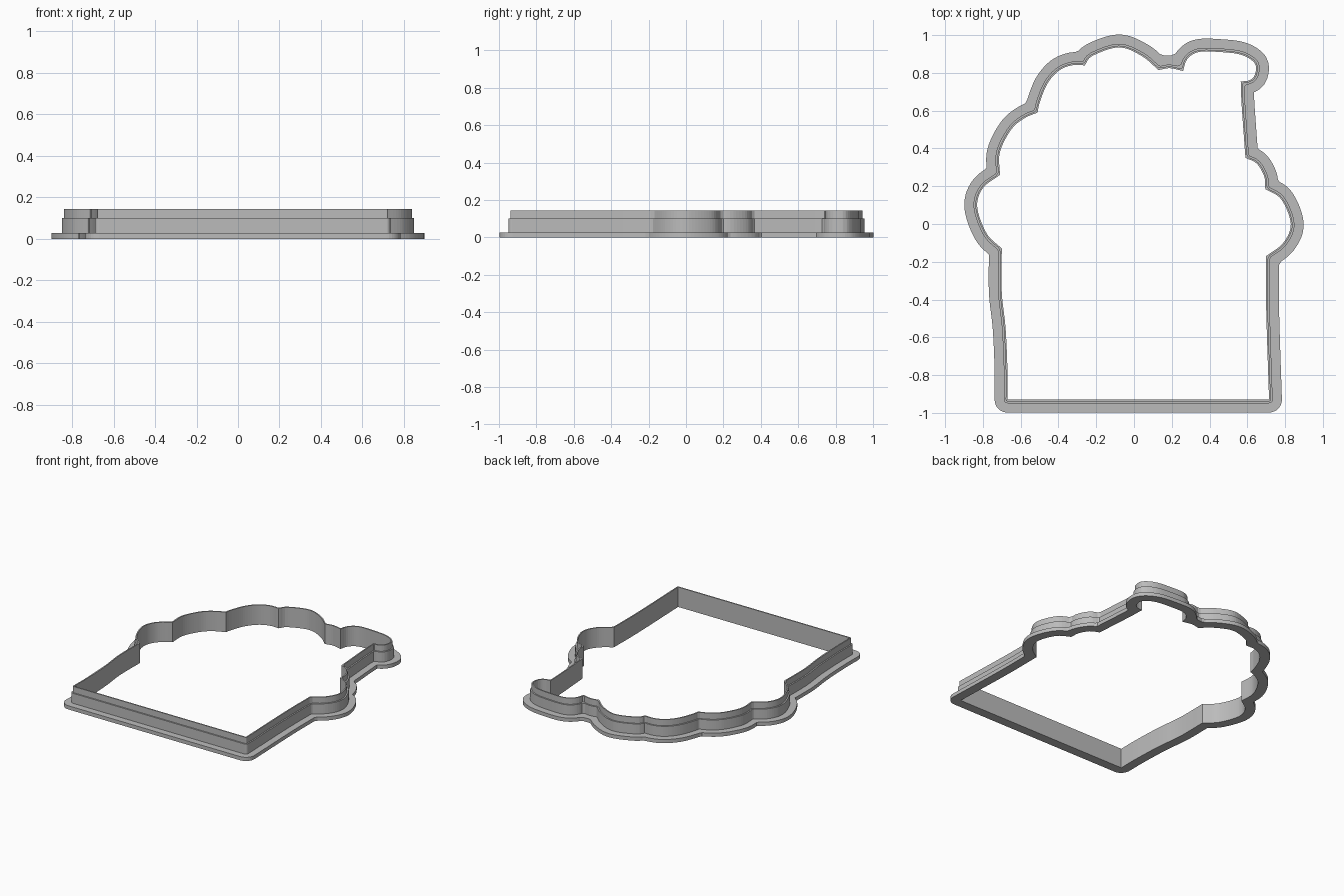
import bpy, bmesh, math
from mathutils import Vector

cube = bpy.data.objects.get("Cube")
if cube:
    bpy.data.objects.remove(cube, do_unlink=True)

# Inner outline, clockwise: each stretch is a smooth curve, with a sharp corner where it meets the next
left_side = [(-.67, -.93), (-.67, -.77), (-.68, -.55), (-.7, -.36), (-.7, -.13)]
left_puff = [(-.7, -.13), (-.78, -.05), (-.83, .09), (-.8, .19), (-.71, .26)]
upper_left_puff = [(-.71, .26), (-.71, .38), (-.65, .5), (-.58, .56), (-.51, .59)]
shoulder_puff = [(-.51, .59), (-.5, .64), (-.46, .74), (-.4, .81), (-.33, .84), (-.26, .84)]
top_puff = [(-.26, .84), (-.22, .89), (-.08, .935), (.04, .89), (.13, .815)]
dip = [(.13, .815), (.19, .825), (.26, .81)]
straw_tip = [(.26, .81), (.28, .87), (.34, .91), (.46, .91), (.57, .895),
             (.64, .85), (.64, .79), (.61, .76), (.565, .755)]
straw_side = [(.565, .755), (.57, .63), (.59, .35)]
small_puff = [(.59, .35), (.65, .32), (.69, .25), (.695, .185)]
right_puff = [(.695, .185), (.78, .13), (.83, 0), (.79, -.1), (.7, -.17)]
right_side = [(.7, -.17), (.7, -.45), (.715, -.93)]
base = [(.715, -.93), (-.67, -.93)]
STRETCHES = [left_side, left_puff, upper_left_puff, shoulder_puff, top_puff, dip, straw_tip,
             straw_side, small_puff, right_puff, right_side, base]


def smooth_stretch(points, spacing=0.016):
    """Catmull-Rom samples through the points, leaving out the last one."""
    pts = [Vector(p) for p in points]
    pts = [2 * pts[0] - pts[1]] + pts + [2 * pts[-1] - pts[-2]]
    samples = []
    for a, b, c, d in zip(pts, pts[1:], pts[2:], pts[3:]):
        steps = max(2, round((c - b).length / spacing))
        for i in range(steps):
            t = i / steps
            samples.append(b + (c - a) * t / 2 + (a - 2.5 * b + 2 * c - d / 2) * t * t
                           + (1.5 * (b - c) + (d - a) / 2) * t ** 3)
    return samples


def distance(p, a, b):
    ab = b - a
    t = max(0, min(1, (p - a).dot(ab) / ab.length_squared))
    return (p - a - ab * t).length


def offset_outline(outline, gap):
    """Outward offset with round convex corners and sharp notches."""
    count = len(outline)
    edges = [(outline[i], outline[(i + 1) % count]) for i in range(count)]
    result = []
    for i, p in enumerate(outline):
        before = p - outline[i - 1]
        after = edges[i][1] - p
        start = math.atan2(before.x, -before.y)
        turn = math.atan2(before.cross(after), before.dot(after))
        steps = max(1, math.ceil(abs(turn) / math.radians(12)))
        for k in range(steps + 1):
            angle = start + turn * k / steps
            q = p + gap * Vector((math.cos(angle), math.sin(angle)))
            if result and (q - result[-1]).length < 0.002:
                continue
            if all(distance(q, a, b) > gap - 0.0003 for a, b in edges):
                result.append(q)
    if (result[0] - result[-1]).length < 0.002:
        result.pop()
    return result


inner = [p for stretch in STRETCHES for p in smooth_stretch(stretch)]
flange = offset_outline(inner, 0.068)
wall = offset_outline(inner, 0.019)
blade = offset_outline(inner, 0.009)

# Stepped section: wide flange, wall, thin blade, then back down the inside
section = [(inner, 0), (flange, 0), (flange, 0.027), (wall, 0.027),
           (wall, 0.1), (blade, 0.1), (blade, 0.145), (inner, 0.145)]

bm = bmesh.new()
loops = []
for outline, z in section:
    verts = [bm.verts.new((p.x, p.y, z)) for p in outline]
    edges = [bm.edges.new((v, verts[i - 1])) for i, v in enumerate(verts)]
    loops.append((outline, verts, edges))

for (shape_a, verts_a, edges_a), (shape_b, verts_b, edges_b) in zip(loops, loops[1:] + loops[:1]):
    if shape_a is shape_b:
        for i in range(len(verts_a)):
            bm.faces.new((verts_a[i - 1], verts_a[i], verts_b[i], verts_b[i - 1]))
    else:
        bmesh.ops.triangle_fill(bm, use_beauty=True, edges=edges_a + edges_b)
bmesh.ops.recalc_face_normals(bm, faces=bm.faces)

mesh = bpy.data.meshes.new("cutter_frame")
bm.to_mesh(mesh)
bm.free()
cutter = bpy.data.objects.new("cutter_frame", mesh)
bpy.context.collection.objects.link(cutter)

# Plain grey plastic
grey = bpy.data.materials.new("grey_plastic")
grey.use_nodes = True
colour = (0.5, 0.5, 0.5, 1)
grey.diffuse_color = colour
grey.node_tree.nodes["Principled BSDF"].inputs["Base Color"].default_value = colour
mesh.materials.append(grey)
